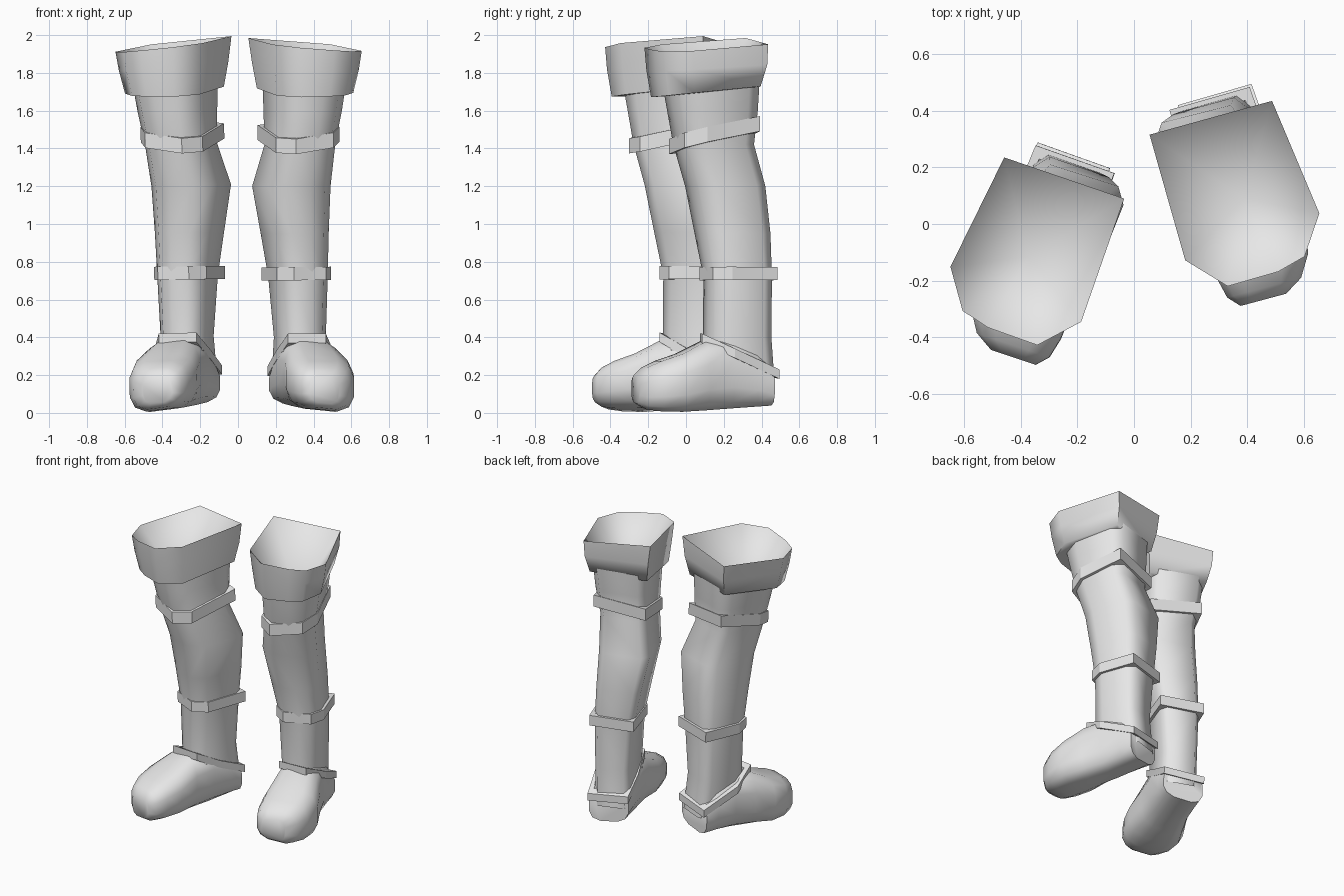
import bpy, bmesh, math
from mathutils import Matrix, Vector

cube = bpy.data.objects.get("Cube")
if cube:
    bpy.data.objects.remove(cube, do_unlink=True)

grey = bpy.data.materials.new("plain grey")
grey.diffuse_color = (0.8, 0.8, 0.8, 1)
grey.use_nodes = True
grey.node_tree.nodes["Principled BSDF"].inputs["Base Color"].default_value = (0.8, 0.8, 0.8, 1)

TURN = math.radians(15)   # toes point outwards
# outlines seen from above, before turning: flat back, rounded front
CUFF = [(-.23, .285), (.22, .287), (.28, -.137), (.19, -.27), (.086, -.297), (-.10, -.30), (-.222, -.173)]
LEG = [(-.235, .20), (-.18, .285), (.17, .287), (.24, .20), (.27, -.12), (.19, -.26),
       (.07, -.297), (-.10, -.297), (-.222, -.18)]
STRAP = [(-.262, .305), (.26, .31), (.295, -.125), (.205, -.285), (-.115, -.325), (-.245, -.19)]


def turned(outline):
    c, s = math.cos(TURN), math.sin(TURN)
    return [(x * c - y * s, x * s + y * c) for x, y in outline]


def ring(outline, base, x0, x1, y0, y1, z, slope_x=0, slope_y=0):
    """Turned outline, scaled so that the base outline fits a box, on a sloping plane."""
    xs, ys = zip(*turned(base))
    out = []
    for x, y in turned(outline):
        x = x0 + (x - min(xs)) / (max(xs) - min(xs)) * (x1 - x0)
        y = y0 + (y - min(ys)) / (max(ys) - min(ys)) * (y1 - y0)
        out.append(Vector((x, y, z + slope_x * (x - (x0 + x1) / 2) + slope_y * (y - (y0 + y1) / 2))))
    return out


def loft(name, rings, angle, caps=False, apex=None, closed=False):
    """Skin a list of rings into one object."""
    bm = bmesh.new()
    loops = [[bm.verts.new(p) for p in r] for r in rings]
    n = len(loops[0])
    pairs = list(zip(loops, loops[1:]))
    if closed:
        pairs.append((loops[-1], loops[0]))
    for a, b in pairs:
        for i in range(n):
            j = (i + 1) % n
            bm.faces.new((a[i], a[j], b[j], b[i]))
    if caps:
        bm.faces.new(loops[0][::-1])
        bm.faces.new(loops[-1])
    if apex:
        tip = bm.verts.new(apex)
        for i in range(n):
            bm.faces.new((loops[-1][i], loops[-1][(i + 1) % n], tip))
    bmesh.ops.recalc_face_normals(bm, faces=bm.faces)
    mesh = bpy.data.meshes.new(name)
    bm.to_mesh(mesh)
    bm.free()
    mesh.materials.append(grey)
    ob = bpy.data.objects.new(name, mesh)
    bpy.context.collection.objects.link(ob)
    bpy.ops.object.select_all(action='DESELECT')
    ob.select_set(True)
    bpy.context.view_layer.objects.active = ob
    bpy.ops.object.shade_smooth_by_angle(angle=math.radians(angle))
    return ob


def strap(name, pts, height):
    """Flat-faced band through the given corner points."""
    mid = sum(pts, Vector()) / len(pts)
    up = Vector((0, 0, height / 2))
    inner = [mid + (p - mid) * 0.8 for p in pts]
    return loft(name, [[p - up for p in pts], [p + up for p in pts],
                       [p + up for p in inner], [p - up for p in inner]], 10, closed=True)


def foot_section(cx, cy, half, z0, z1, sides=12):
    """Upright rounded cross-section of the foot, lower on the outer side."""
    out = []
    for i in range(sides):
        a = 2 * math.pi * (i + 0.5) / sides
        u = math.copysign(abs(math.cos(a)) ** 0.6, math.cos(a)) * half
        v = math.copysign(abs(math.sin(a)) ** 0.75, math.sin(a))
        z = (z0 + z1) / 2 + v * (z1 - z0) / 2 - u * 0.1 * (1 - v) / 2
        out.append(Vector((cx + u * math.cos(TURN), cy + u * math.sin(TURN), z)))
    return out


def build_boot():
    parts = []
    # foot: sections from toe to heel
    sections = [(.457, -.268, .085, .05, .20), (.46, -.225, .138, .022, .24), (.454, -.15, .17, .012, .277),
                (.434, -.04, .186, .01, .315), (.396, .09, .158, .016, .383), (.35, .22, .145, .025, .40),
                (.315, .35, .14, .035, .335), (.293, .436, .135, .042, .25)]
    parts.append(loft("foot", [foot_section(*s) for s in sections], 65, caps=True))

    # leg: from the ankle up to the inside of the cuff
    levels = [(.175, .45, .10, .47, .15), (.19, .465, .09, .452, .40), (.16, .475, .092, .455, .72),
              (.12, .48, .045, .447, .95), (.075, .49, -.005, .42, 1.2), (.14, .515, -.068, .36, 1.42),
              (.135, .55, -.10, .38, 1.60), (.13, .57, -.12, .39, 1.735, 0, .10)]
    parts.append(loft("leg", [ring(LEG, LEG, *v) for v in levels], 70))

    # cuff: underside, flared wall, rim and the hollow inside
    cuff = [ring(CUFF, CUFF, .16, .55, -.10, .36, 1.70, 0, .10),
            ring(CUFF, CUFF, .10, .61, -.185, .395, 1.70, 0, .10),
            ring(CUFF, CUFF, .075, .64, -.21, .43, 1.83, -.03, .05),
            ring(CUFF, CUFF, .055, .655, -.22, .435, 1.947, -.09, .05)]
    parts.append(loft("cuff", cuff, 75, apex=(.39, .09, 1.58)))

    # three straps
    parts.append(strap("knee_strap", ring(STRAP, LEG, .14, .52, -.07, .362, 1.466, .076, .231), .08))
    parts.append(strap("shin_strap", ring(STRAP, LEG, .155, .477, .09, .458, .737, .01, 0), .07))
    ankle = [(.155, .42, .22), (.20, .24, .30), (.265, .075, .395), (.465, .085, .395),
             (.50, .26, .315), (.415, .495, .205)]
    parts.append(strap("ankle_strap", [Vector(p) for p in ankle], .05))
    return parts


# left boot stands as built; the right one is mirrored, further forward, turned and leaning slightly
centre = Vector((-.335, -.11, 0))
turn = Matrix.Translation(centre) @ Matrix.Rotation(math.radians(-3.5), 4, 'Z') @ Matrix.Translation(-centre)
lean = Matrix.Rotation(math.radians(-1.4), 4, 'Y')
mirror = turn @ Matrix.Translation((.056, -.208, .012)) @ lean @ Matrix.Scale(-1, 4, (1, 0, 0))
for side in ("left", "right"):
    for ob in build_boot():
        ob.name = side + "_" + ob.name.split(".")[0]
        if side == "right":
            ob.data.transform(mirror)
            ob.data.flip_normals()
